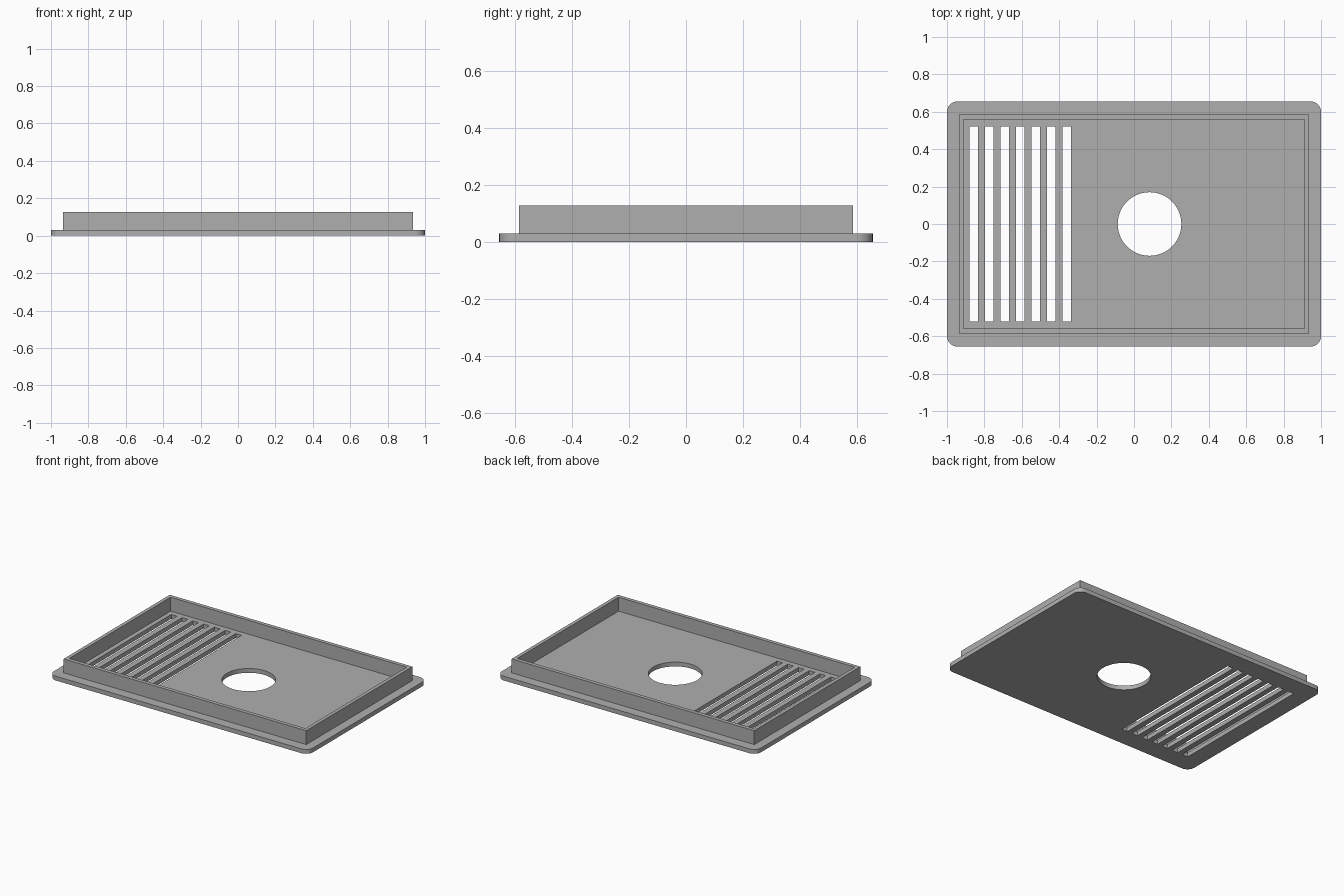
import bpy
from math import pi, cos, sin

cube = bpy.data.objects.get("Cube")
if cube:
    bpy.data.objects.remove(cube, do_unlink=True)

grey = bpy.data.materials.new("plain grey")
grey.use_nodes = True
colour = (0.43, 0.43, 0.43, 1)
grey.diffuse_color = colour
grey.node_tree.nodes["Principled BSDF"].inputs["Base Color"].default_value = colour


def rectangle(cx, cy, hx, hy):
    return [(cx - hx, cy - hy), (cx + hx, cy - hy), (cx + hx, cy + hy), (cx - hx, cy + hy)]


def circle(cx, cy, r, n=64):
    return [(cx + r * cos(2 * pi * i / n), cy + r * sin(2 * pi * i / n)) for i in range(n)]


def rounded_rectangle(hx, hy, r, n=8):
    points = []
    for k, (sx, sy) in enumerate([(1, 1), (-1, 1), (-1, -1), (1, -1)]):
        for i in range(n + 1):
            a = (k + i / n) * pi / 2
            points.append((sx * (hx - r) + r * cos(a), sy * (hy - r) + r * sin(a)))
    return points


def extruded(name, loops, bottom, top):
    """Fill the first loop, leave the others as holes, and extrude between two heights."""
    curve = bpy.data.curves.new(name, "CURVE")
    curve.dimensions = "2D"
    curve.fill_mode = "BOTH"
    curve.extrude = (top - bottom) / 2
    for loop in loops:
        spline = curve.splines.new("POLY")
        spline.points.add(len(loop) - 1)
        for point, (x, y) in zip(spline.points, loop):
            point.co = (x, y, 0, 1)
        spline.use_cyclic_u = True
    curve.materials.append(grey)
    obj = bpy.data.objects.new(name, curve)
    obj.location.z = (bottom + top) / 2
    bpy.context.collection.objects.link(obj)
    bpy.ops.object.select_all(action="DESELECT")
    obj.select_set(True)
    bpy.context.view_layer.objects.active = obj
    bpy.ops.object.convert(target="MESH")
    bpy.ops.object.shade_smooth_by_angle()
    return bpy.context.object


PLATE_TOP = 0.03
RIM_TOP = 0.127

# Base plate with a round opening and a row of vent slots
slots = [rectangle(-0.857 + 0.083 * i, 0, 0.022, 0.521) for i in range(7)]
extruded("base_plate",
         [rounded_rectangle(1.0, 0.655, 0.055), circle(0.083, 0, 0.17)] + slots,
         0, PLATE_TOP)

# Upright rim standing on the plate
extruded("rim_wall",
         [rectangle(0, 0, 0.936, 0.585), rectangle(0, 0, 0.911, 0.558)],
         PLATE_TOP, RIM_TOP)
